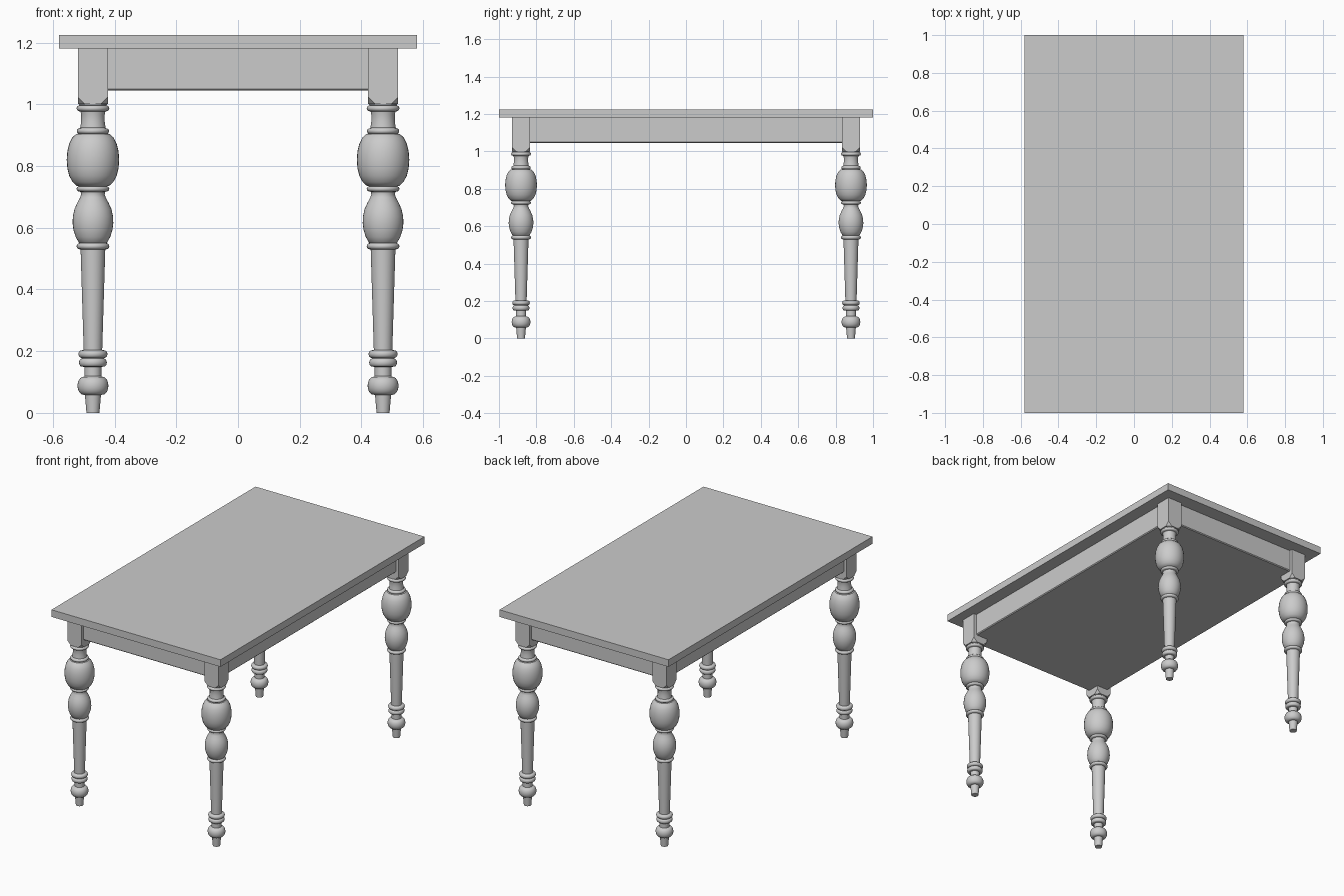
import bpy, bmesh
from math import sin, cos, pi, radians

if "Cube" in bpy.data.objects:
    bpy.data.objects.remove(bpy.data.objects["Cube"])

LEG_X, LEG_Y = 0.47, 0.882
SIDES = 32


def finish(bm, name):
    bmesh.ops.recalc_face_normals(bm, faces=bm.faces)
    me = bpy.data.meshes.new(name)
    bm.to_mesh(me)
    bm.free()
    ob = bpy.data.objects.new(name, me)
    bpy.context.collection.objects.link(ob)
    return ob


def box_bm(size, centre):
    bm = bmesh.new()
    bmesh.ops.create_cube(bm, size=1)
    bmesh.ops.scale(bm, vec=size, verts=bm.verts)
    bmesh.ops.translate(bm, vec=centre, verts=bm.verts)
    return bm


def bead(r0, r_max, r1, z0, z1, n=8):
    """Rounded bulge of a turned profile, from radius r0 up to r1."""
    pts = []
    for i in range(n + 1):
        t = i / n
        base = r0 if t < 0.5 else r1
        pts.append((base + (r_max - base) * sin(pi * t),
                    z0 + (z1 - z0) * (1 - cos(pi * t)) / 2))
    return pts


def lathe(profile, name):
    bm = bmesh.new()
    rings = [[bm.verts.new((r * cos(2 * pi * i / SIDES), r * sin(2 * pi * i / SIDES), z))
              for i in range(SIDES)] for r, z in profile]
    for a, b in zip(rings, rings[1:]):
        for i in range(SIDES):
            j = (i + 1) % SIDES
            bm.faces.new((a[i], a[j], b[j], b[i]))
    bm.faces.new(rings[0])
    bm.faces.new(rings[-1])
    ob = finish(bm, name)
    bpy.ops.object.select_all(action='DESELECT')
    bpy.context.view_layer.objects.active = ob
    ob.select_set(True)
    bpy.ops.object.shade_smooth_by_angle(angle=radians(35))
    return ob


# Table top
finish(box_bm((1.16, 2.0, 0.044), (0, 0, 1.203)), "table_top")

# Apron: closed box set back from the leg faces, lower edge eased
bm = box_bm((2 * LEG_X + 0.06, 2 * LEG_Y + 0.06, 0.137), (0, 0, 1.1135))
low = [e for e in bm.edges if all(v.co.z < 1.1 for v in e.verts)]
bmesh.ops.bevel(bm, geom=low, offset=0.005, segments=1, affect='EDGES')
finish(bm, "apron")

# Turned leg profile, foot to collar
profile = [(0.021, 0.0), (0.026, 0.058)]
profile += bead(0.031, 0.050, 0.031, 0.059, 0.117, 10)      # ball foot
profile += [(0.027, 0.119), (0.027, 0.149)]
profile += bead(0.036, 0.045, 0.036, 0.150, 0.176)          # ankle rings
profile += bead(0.036, 0.047, 0.036, 0.178, 0.203)
profile += [(0.030, 0.204), (0.040, 0.529)]                 # tapered shaft
profile += bead(0.043, 0.053, 0.043, 0.530, 0.550)
profile += [(0.046, 0.552), (0.056, 0.570), (0.063, 0.592), (0.066, 0.615),  # vase
            (0.065, 0.637), (0.060, 0.660), (0.051, 0.680), (0.042, 0.697),
            (0.038, 0.708), (0.040, 0.716)]
profile += bead(0.043, 0.053, 0.045, 0.717, 0.734)
profile += [(0.053, 0.736), (0.066, 0.748), (0.077, 0.768), (0.083, 0.793),  # bulb
            (0.085, 0.820), (0.083, 0.847), (0.077, 0.872), (0.067, 0.892),
            (0.054, 0.904)]
profile += bead(0.045, 0.052, 0.043, 0.905, 0.922)
profile += [(0.041, 0.924), (0.038, 0.945), (0.038, 0.965), (0.040, 0.976)]
profile += bead(0.043, 0.053, 0.043, 0.977, 0.996)
profile += [(0.045, 0.997), (0.045, 1.005)]

turned = lathe(profile, "front_left_leg")

# Square block above each leg, lower corners cut off
bm = box_bm((0.098, 0.098, 0.182), (0, 0, 1.091))
bmesh.ops.bevel(bm, geom=[v for v in bm.verts if v.co.z < 1.05],
                offset=0.024, segments=1, affect='VERTICES')
block = finish(bm, "front_left_leg_block")

# Place the four legs
for yn, sy in (("front", -1), ("back", 1)):
    for xn, sx in (("left", -1), ("right", 1)):
        for src, part in ((turned, "leg"), (block, "leg_block")):
            ob = src
            if (sx, sy) != (-1, -1):
                ob = src.copy()
                bpy.context.collection.objects.link(ob)
            ob.name = f"{yn}_{xn}_{part}"
            ob.location = (sx * LEG_X, sy * LEG_Y, 0)
